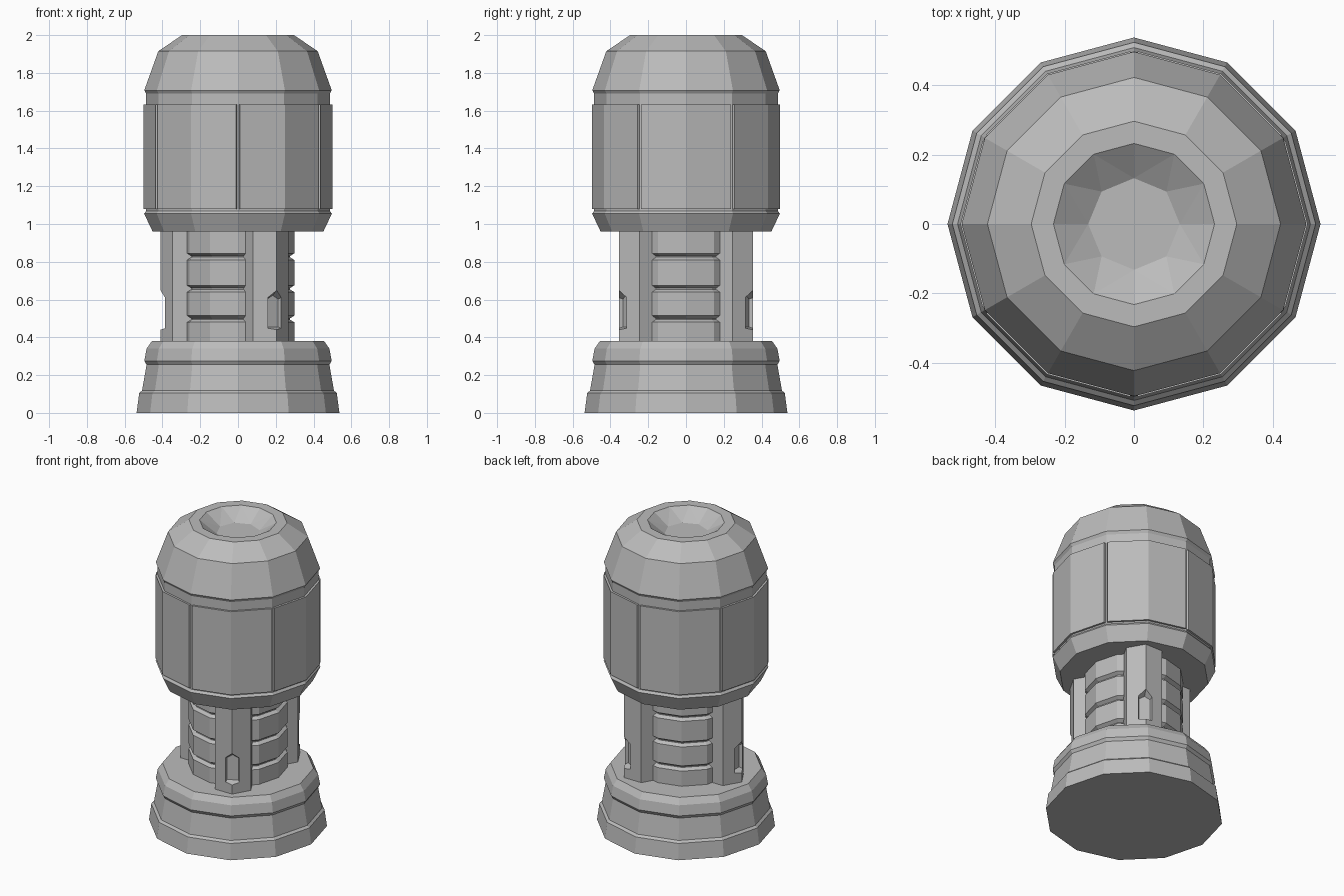
import bpy, bmesh
from math import cos, sin, radians
from mathutils import Matrix, Vector

if "Cube" in bpy.data.objects:
    bpy.data.objects.remove(bpy.data.objects["Cube"])

SIDES = 12
grey = bpy.data.materials.new("plain_grey")
grey.use_nodes = True
GREY = (0.5, 0.5, 0.5, 1)
grey.diffuse_color = GREY
grey.node_tree.nodes["Principled BSDF"].inputs["Base Color"].default_value = GREY


def polar(r, deg, z=0.0):
    return Vector((r * cos(radians(deg)), r * sin(radians(deg)), z))


def finish(name, bm):
    bmesh.ops.recalc_face_normals(bm, faces=bm.faces)
    mesh = bpy.data.meshes.new(name)
    bm.to_mesh(mesh)
    bm.free()
    mesh.materials.append(grey)
    ob = bpy.data.objects.new(name, mesh)
    bpy.context.collection.objects.link(ob)
    return ob


def lathe(name, profile):
    """Closed faceted solid from (radius, height) pairs."""
    bm = bmesh.new()
    rings = [[bm.verts.new(polar(r, 360 * i / SIDES, z)) for i in range(SIDES)]
             for r, z in profile]
    for low, high in zip(rings, rings[1:]):
        for i in range(SIDES):
            j = (i + 1) % SIDES
            bm.faces.new((low[i], low[j], high[j], high[i]))
    bm.faces.new(rings[0])
    bm.faces.new(rings[-1])
    return finish(name, bm)


def prism(name, points, z0, z1):
    bm = bmesh.new()
    face = bm.faces.new([bm.verts.new((p.x, p.y, z0)) for p in points])
    top = bmesh.ops.extrude_face_region(bm, geom=[face])["geom"]
    verts = [v for v in top if isinstance(v, bmesh.types.BMVert)]
    bmesh.ops.translate(bm, verts=verts, vec=(0, 0, z1 - z0))
    return finish(name, bm)


def hull(name, points):
    bm = bmesh.new()
    for p in points:
        bm.verts.new(p)
    bmesh.ops.convex_hull(bm, input=bm.verts)
    bmesh.ops.dissolve_limit(bm, angle_limit=0.01, verts=bm.verts, edges=bm.edges)
    return finish(name, bm)


def carve(ob, cutter):
    cutter.hide_render = True
    mod = ob.modifiers.new("carve", "BOOLEAN")
    mod.operation = "DIFFERENCE"
    mod.solver = "EXACT"
    mod.object = cutter
    bpy.context.view_layer.objects.active = ob
    bpy.ops.object.modifier_apply(modifier=mod.name)
    bpy.data.objects.remove(cutter)


# Stepped base
lathe("base", [(0.537, 0), (0.523, 0.105), (0.508, 0.118), (0.484, 0.255),
               (0.496, 0.275), (0.484, 0.34), (0.456, 0.38)])

# Ribbed core with three grooves
core = [(0.298, 0.36)]
for z in (0.5, 0.66, 0.83):
    core += [(0.298, z - 0.02), (0.275, z - 0.006), (0.275, z), (0.298, z + 0.015)]
lathe("ribbed_core", core + [(0.298, 0.98)])

# Three hexagonal pillars, each with a pointed recess
for n, a in enumerate((60, 180, 300)):
    centre = polar(0.285, a)
    pillar = prism(f"pillar_{n + 1}",
                   [centre + polar(0.125, a + 60 * k) for k in range(6)], 0.36, 0.98)
    turn = Matrix.Rotation(radians(a), 3, "Z")
    cut = []
    for r, w, low, side, tip in ((0.42, 0.052, 0.437, 0.625, 0.655),
                                 (0.366, 0.034, 0.455, 0.602, 0.622)):
        cut += [turn @ Vector((r, y, z)) for y, z in
                ((-w, low), (w, low), (w, side), (0, tip), (-w, side))]
    carve(pillar, hull("recess_cutter", cut))

# Head with domed top
head = lathe("head", [(0.452, 0.96), (0.497, 1.055), (0.486, 1.07), (0.486, 1.69),
                      (0.496, 1.708), (0.422, 1.915), (0.296, 2.0)])

# Dish sunk into the top
dish = [polar(0.232, 30 * i, z) for z in (2.0, 2.05) for i in range(12)]
dish += [polar(0.132, 45 * i, 1.93) for i in range(8)]
carve(head, hull("dish_cutter", dish))

# Six wrap-around panels separated by narrow V grooves
for n in range(6):
    a = 60 * n
    points = []
    for r, gap, order in ((0.5, 0.011, (-30, 0, 30)), (0.478, 0.002, (30, 0, -30))):
        middle = polar(r, a)
        for d in order:
            corner = polar(r, a + d)
            points.append(corner + (middle - corner).normalized() * gap if d else middle)
    prism(f"panel_{n + 1}", points, 1.08, 1.632)
